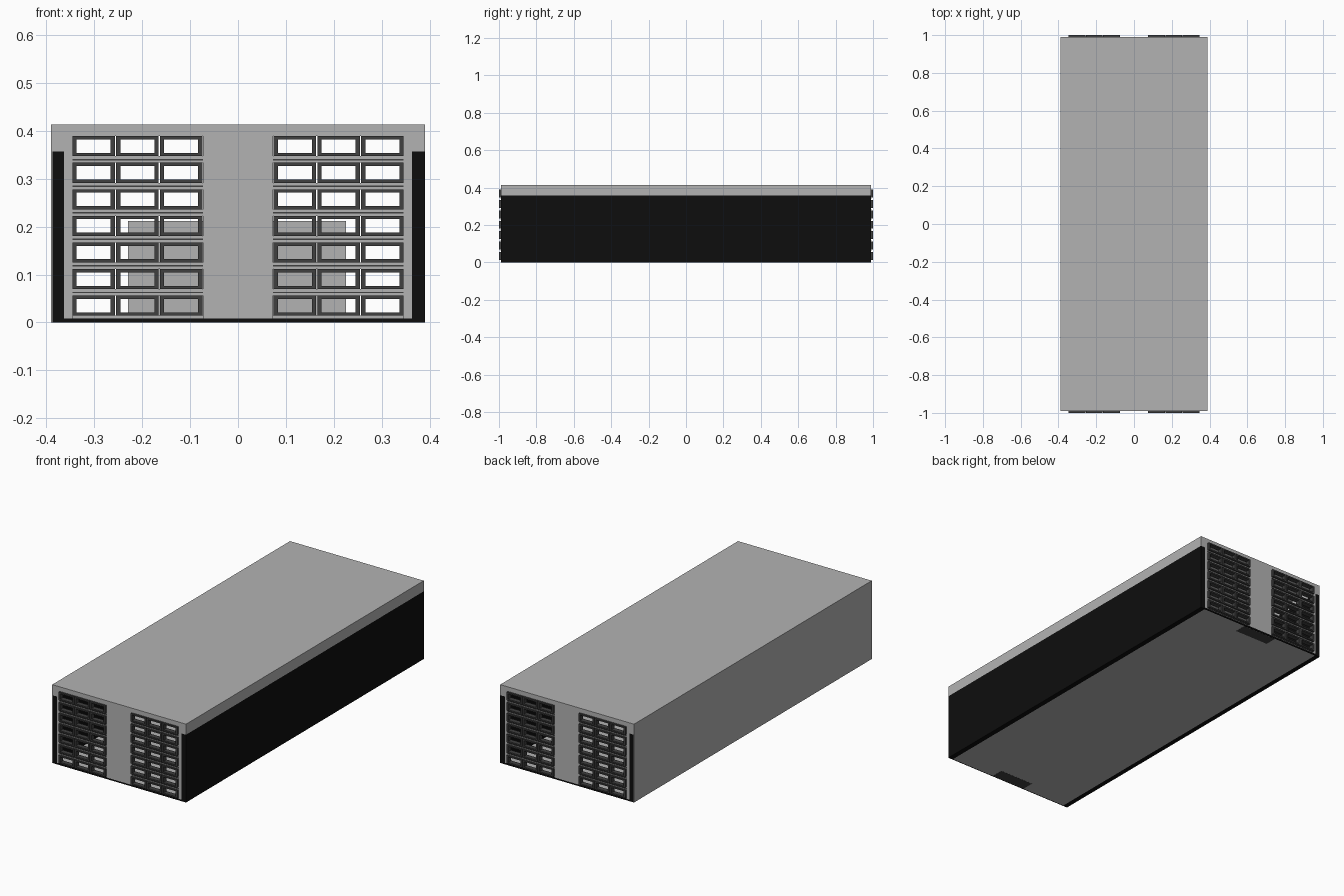
import bpy, bmesh
from mathutils import Matrix, Vector

if "Cube" in bpy.data.objects:
    bpy.data.objects.remove(bpy.data.objects["Cube"])


def material(name, v):
    m = bpy.data.materials.new(name)
    m.diffuse_color = (v, v, v, 1)
    m.use_nodes = True
    m.node_tree.nodes["Principled BSDF"].inputs["Base Color"].default_value = m.diffuse_color
    return m


GREY = material("concrete_grey", 0.45)
DARK = material("frame_dark_grey", 0.05)
BLACK = material("cladding_black", 0.004)


def build(name, boxes, mat):
    """One object made of boxes given as (x0, x1, y0, y1, z0, z1)."""
    bm = bmesh.new()
    for x0, x1, y0, y1, z0, z1 in boxes:
        mid = Vector(((x0 + x1) / 2, (y0 + y1) / 2, (z0 + z1) / 2))
        size = Matrix.Diagonal((x1 - x0, y1 - y0, z1 - z0, 1))
        bmesh.ops.create_cube(bm, size=1, matrix=Matrix.Translation(mid) @ size)
    me = bpy.data.meshes.new(name)
    bm.to_mesh(me)
    bm.free()
    me.materials.append(mat)
    ob = bpy.data.objects.new(name, me)
    bpy.context.collection.objects.link(ob)
    return ob


def flip_x(b):
    return (-b[1], -b[0]) + tuple(b[2:])


def flip_y(b):
    return (b[0], b[1], -b[3], -b[2]) + tuple(b[4:])


def mirrored(boxes, x=True, y=True):
    if x:
        boxes = boxes + [flip_x(b) for b in boxes]
    if y:
        boxes = boxes + [flip_y(b) for b in boxes]
    return boxes


# Roof slab with its deep edge band
build("roof_slab", [(-0.39, 0.39, -0.99, 0.99, 0.393, 0.413)], GREY)
band = [(0.363, 0.39, -0.99, 0.99, 0.357, 0.393)]
build("roof_edge_band", mirrored(band, y=False), GREY)

# Long side walls: black cladding, the left one faced with grey
side = [(0.363, 0.387, -0.99, 0.99, 0.0, 0.357)]
build("side_walls", mirrored(side, y=False), BLACK)
build("right_cladding", [(0.387, 0.39, -0.99, 0.99, 0, 0.357)], BLACK)
build("left_facing", [(-0.39, -0.387, -0.99, 0.99, 0, 0.357)], GREY)

# Ground floor, black front sill and entrance mats
build("floor_slab", [(-0.363, 0.363, -0.985, 0.985, 0.0, 0.014)], GREY)
build("base_sill", mirrored([(-0.363, 0.363, 0.985, 0.99, 0, 0.008)], x=False), BLACK)
build("entrance_mat", mirrored([(-0.1, 0.1, 0.92, 0.984, -0.0005, 0.004)], x=False), DARK)

# Window grid layout
COLS = [(0.074 + 0.0915 * i, 0.074 + 0.0915 * i + 0.089) for i in range(3)]
ROWS = [(0.014 + 0.0555 * i, 0.014 + 0.0555 * i + 0.042) for i in range(7)]
Y0, Y1 = 0.975, 0.99

# End walls: central pier, corner posts and bands between the window rows
build("central_pier", mirrored([(-0.073, 0.073, Y0, Y1, 0.008, 0.393)], x=False), GREY)
build("corner_post", mirrored([(0.346, 0.363, Y0, Y1, 0.008, 0.393)]), GREY)
bands, rails = [], []
for i, (z0, z1) in enumerate(ROWS):
    top = ROWS[i + 1][0] if i < 6 else 0.393
    bands.append((0.073, 0.346, Y0, Y1, z1, top))
    if i < 6:
        rails.append((0.073, 0.346, Y1, 0.993, z1 + 0.005, z1 + 0.008))
build("storey_band", mirrored(bands), GREY)
build("storey_rail", mirrored(rails), DARK)

# Window frames, open in the middle
frames = []
for x0, x1 in COLS:
    for z0, z1 in ROWS:
        t, h = 0.009, 0.007
        frames += [(x0, x0 + t, Y0, 1.0, z0, z1), (x1 - t, x1, Y0, 1.0, z0, z1),
                   (x0 + t, x1 - t, Y0, 1.0, z0, z0 + h),
                   (x0 + t, x1 - t, Y0, 1.0, z1 - h, z1)]
build("window_frames", mirrored(frames), DARK)

# Inner service blocks seen through the windows
build("right_inner_block", [(0.07, 0.225, -0.2, 0.0, 0.014, 0.212)], GREY)
build("left_inner_block", [(-0.23, -0.07, 0.05, 0.25, 0.014, 0.212)], GREY)
